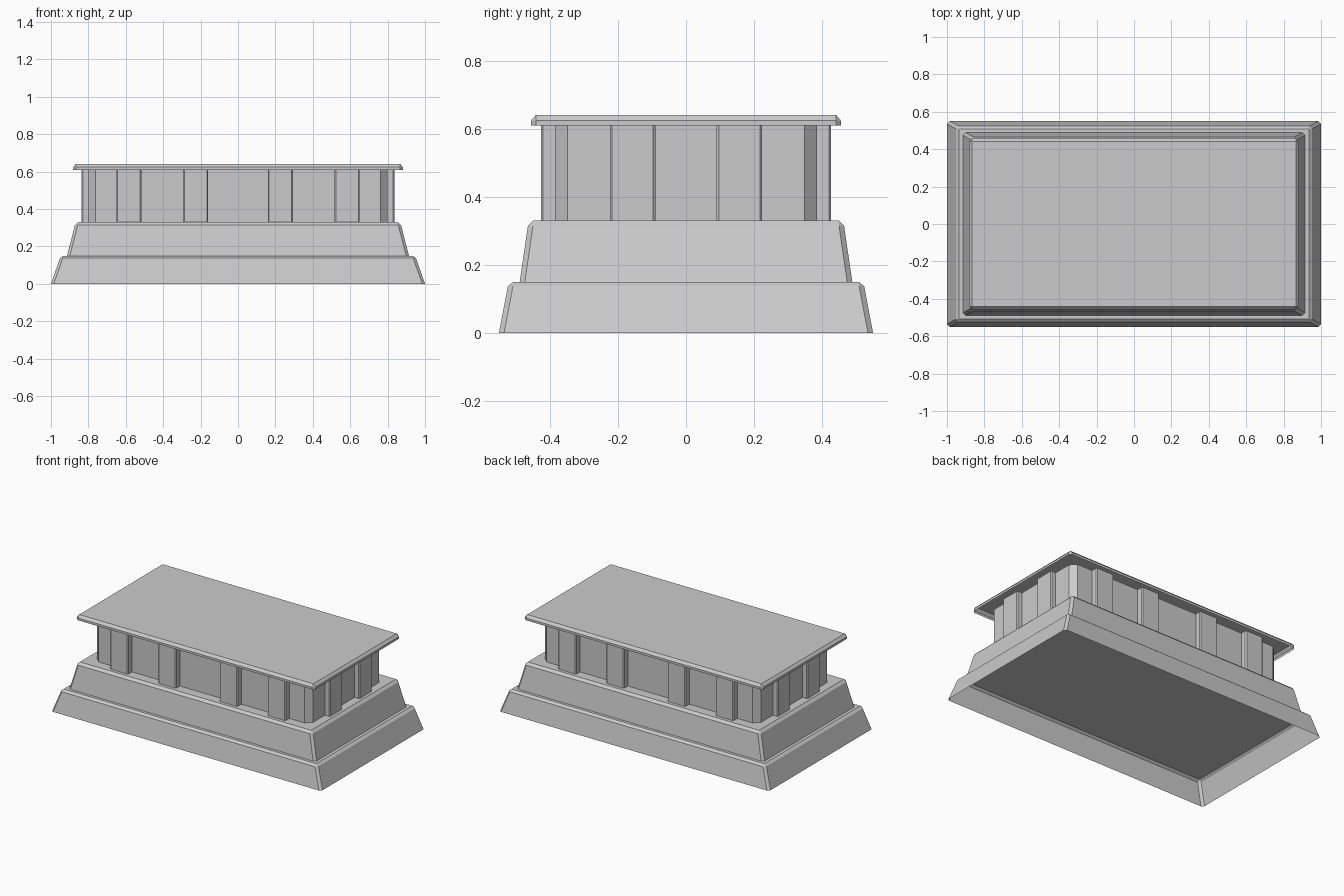
import bpy, bmesh

if "Cube" in bpy.data.objects:
    bpy.data.objects.remove(bpy.data.objects["Cube"])


def make_object(name, bm):
    bmesh.ops.remove_doubles(bm, verts=bm.verts, dist=0.0005)
    mesh = bpy.data.meshes.new(name)
    bm.to_mesh(mesh)
    bm.free()
    obj = bpy.data.objects.new(name, mesh)
    bpy.context.collection.objects.link(obj)
    return obj


def ring(bm, hx, hy, c, z):
    # Counter-clockwise rectangle with cut corners
    pts = [(hx, -hy + c), (hx, hy - c), (hx - c, hy), (-hx + c, hy),
           (-hx, hy - c), (-hx, -hy + c), (-hx + c, -hy), (hx - c, -hy)]
    return [bm.verts.new((x, y, z)) for x, y in pts]


def tier(name, sections, cap=True):
    # Open-bottomed shell lofted through (half x, half y, corner cut, z)
    bm = bmesh.new()
    rings = [ring(bm, *s) for s in sections]
    for a, b in zip(rings, rings[1:]):
        for i in range(8):
            j = (i + 1) % 8
            bm.faces.new((a[i], a[j], b[j], b[i]))
    if cap:
        bm.faces.new(rings[-1])
    return make_object(name, bm)


# Stepped base, body and top slab
tier("lower_step", [(1.0, 0.55, 0.015, 0), (0.952, 0.524, 0.015, 0.137),
                    (0.936, 0.508, 0, 0.15)])
tier("upper_step", [(0.914, 0.489, 0.015, 0.15), (0.872, 0.465, 0.015, 0.314),
                    (0.856, 0.449, 0, 0.33)])
tier("body", [(0.80, 0.385, 0.037, 0.33), (0.80, 0.385, 0.037, 0.61)], cap=False)
tier("top_slab", [(0.882, 0.456, 0.015, 0.609), (0.882, 0.456, 0.015, 0.624),
                  (0.867, 0.441, 0, 0.641)])


def pilaster(name, along, wall, out, axis, side):
    # Upright strip with slightly cut outer edges
    w, c = 0.067, 0.007
    profile = [(-w, wall), (-w, out - c), (-w + c, out),
               (w - c, out), (w, out - c), (w, wall)]
    bm = bmesh.new()
    verts = []
    for u, d in profile:
        p = (along + u, side * d) if axis == "y" else (side * d, along + u)
        verts.append(bm.verts.new((*p, 0.33)))
    face = bm.faces.new(verts)
    new = bmesh.ops.extrude_face_region(bm, geom=[face])["geom"]
    bmesh.ops.translate(bm, vec=(0, 0, 0.28),
                        verts=[v for v in new if isinstance(v, bmesh.types.BMVert)])
    bmesh.ops.recalc_face_normals(bm, faces=bm.faces)
    make_object(name, bm)


# Pilasters on the long and short sides
for side in (-1, 1):
    for x in (-0.583, -0.227, 0.227, 0.583):
        pilaster("long_side_pilaster", x, 0.375, 0.427, "y", side)
    for y in (-0.157, 0.157):
        pilaster("short_side_pilaster", y, 0.79, 0.836, "x", side)
